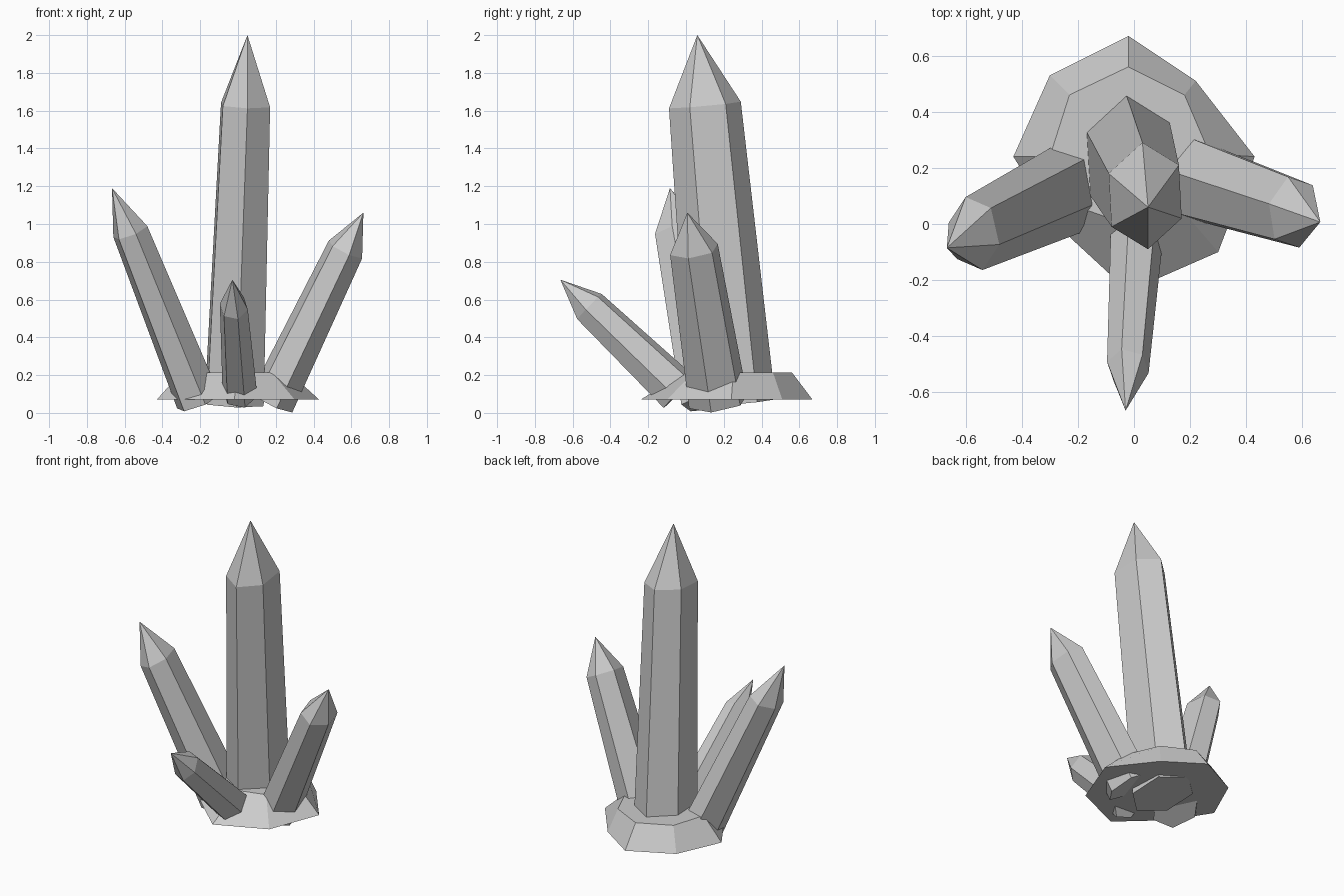
import bpy
import bmesh
from mathutils import Vector

if "Cube" in bpy.data.objects:
    bpy.data.objects.remove(bpy.data.objects["Cube"])

grey = bpy.data.materials.new("stone grey")
grey.diffuse_color = (0.6, 0.6, 0.6, 1)
grey.use_nodes = True
grey.node_tree.nodes["Principled BSDF"].inputs["Base Color"].default_value = grey.diffuse_color


def build(name, rings, tip=None):
    """Skin a stack of equal-sized rings, closed below and by a cap or a tip above."""
    bm = bmesh.new()
    loops = [[bm.verts.new(p) for p in ring] for ring in rings]
    n = len(loops[0])
    for low, high in zip(loops, loops[1:]):
        for i in range(n):
            j = (i + 1) % n
            bm.faces.new((low[i], low[j], high[j], high[i]))
    bm.faces.new(loops[0][::-1])
    if tip is None:
        bm.faces.new(loops[-1])
    else:
        apex = bm.verts.new(tip)
        for i in range(n):
            bm.faces.new((loops[-1][i], loops[-1][(i + 1) % n], apex))
    bmesh.ops.recalc_face_normals(bm, faces=bm.faces)
    mesh = bpy.data.meshes.new(name)
    bm.to_mesh(mesh)
    bm.free()
    mesh.materials.append(grey)
    bpy.context.collection.objects.link(bpy.data.objects.new(name, mesh))


def crystal(name, foot, shoulder, tip, u, v, flare):
    """Six-sided shaft; u and v span its section as seen from above."""
    foot, shoulder = Vector(foot), Vector(shoulder)
    axis = shoulder - foot

    def square(p):  # lift a plan offset so that it is square to the axis
        return Vector((p[0], p[1], -(p[0] * axis.x + p[1] * axis.y) / axis.z))

    u, v = square(u), square(v)
    half = [u, u / 2 - v, -u / 2 - v]
    hexagon = half + [-p for p in half]
    build(name, [[foot + p * flare for p in hexagon],
                 [shoulder + p for p in hexagon]], tip)


# Crystals
crystal("main_crystal", (-0.02, 0.245, 0.05), (0.04, 0.10, 1.63),
        (0.05, 0.06, 2.0), (-0.01, 0.19), (0.125, 0.015), 1.2)
crystal("left_crystal", (-0.21, 0.138, 0.06), (-0.57, -0.034, 0.96),
        (-0.667, -0.085, 1.19), (-0.03, 0.13), (0.075, 0.026), 1.25)
crystal("right_crystal", (0.18, 0.17, 0.06), (0.569, 0.042, 0.865),
        (0.664, 0.007, 1.06), (-0.02, 0.126), (0.078, 0.033), 1.22)
crystal("front_crystal", (0.01, -0.037, 0.11), (-0.022, -0.511, 0.563),
        (-0.03, -0.665, 0.705), (-0.022, 0.065), (0.063, 0.0125), 1.25)

# Rock base: uneven eight-sided slab with sloping sides
rim = [(0.43, 0.24), (0.22, 0.51), (-0.02, 0.67), (-0.30, 0.53),
       (-0.43, 0.24), (-0.28, 0.0), (-0.02, -0.24), (0.30, -0.10)]
top = [(0.27, 0.25), (0.18, 0.46), (-0.02, 0.56), (-0.23, 0.46),
       (-0.30, 0.24), (-0.17, 0.05), (0.0, -0.01), (0.18, 0.04)]
build("rock_base", [[(x, y, 0.07) for x, y in rim],
                    [(x, y, 0.215) for x, y in top]])
